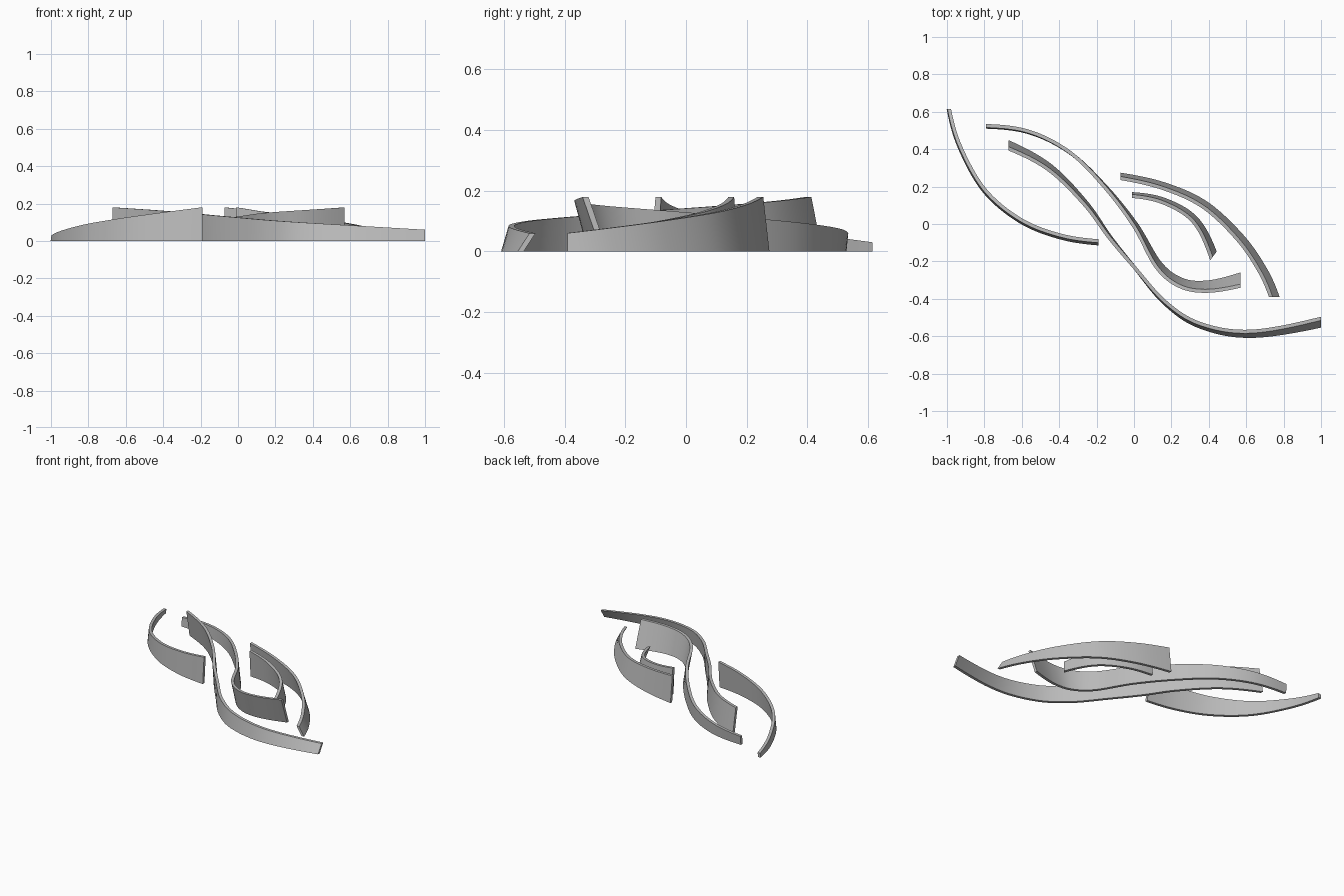
import bpy, bmesh
from mathutils import Vector

cube = bpy.data.objects.get("Cube")
if cube:
    bpy.data.objects.remove(cube, do_unlink=True)

grey = bpy.data.materials.new("mid_grey")
grey.use_nodes = True
COLOUR = (0.5, 0.5, 0.5, 1)
grey.diffuse_color = COLOUR
grey.node_tree.nodes["Principled BSDF"].inputs["Base Color"].default_value = COLOUR

X, Y = Vector((1, 0)), Vector((0, 1))
THICK = 0.019


def smooth_path(points, steps=12):
    """Catmull-Rom curve through the points."""
    p = [Vector(q) for q in points]
    p = [2 * p[0] - p[1]] + p + [2 * p[-1] - p[-2]]
    # bend the phantom end points so that the curve keeps its curvature
    p[0] += (p[1] - 2 * p[2] + p[3]) * 0.6
    p[-1] += (p[-2] - 2 * p[-3] + p[-4]) * 0.6
    out = []
    for a, b, c, d in zip(p, p[1:], p[2:], p[3:]):
        for i in range(steps):
            t = i / steps
            out.append(0.5 * (2 * b + (c - a) * t + (2 * a - 5 * b + 4 * c - d) * t * t
                              + (3 * b - a - 3 * c + d) * t ** 3))
    return out + [p[-2]]


def ribbon(name, points, heights, leans, cuts, power=1):
    """Upright band with changing height and lean; cuts are the end directions."""
    path = smooth_path(points)
    dist = [0]
    for a, b in zip(path, path[1:]):
        dist.append(dist[-1] + (b - a).length)
    bm = bmesh.new()
    rings = []
    last = len(path) - 1
    for i, c in enumerate(path):
        t = dist[i] / dist[-1]
        d = (path[min(i + 1, last)] - path[max(i - 1, 0)]).normalized()
        n = Vector((-d.y, d.x))
        if i in (0, last):
            cut = cuts[0] if i == 0 else cuts[1]
            n = cut / cut.dot(n)
        h = heights[0] + (heights[1] - heights[0]) * t
        lean = leans[0] + (leans[1] - leans[0]) * t ** power
        ring = []
        for side, z in ((-1, 0), (1, 0), (1, 1), (-1, 1)):
            q = c + n * (side * THICK / 2 + (z - 0.5) * lean)
            ring.append(bm.verts.new((q.x, q.y, z * h)))
        rings.append(ring)
    for r, s in zip(rings, rings[1:]):
        for k in range(4):
            m = (k + 1) % 4
            bm.faces.new((r[k], r[m], s[m], s[k]))
    bm.faces.new(rings[0])
    bm.faces.new(rings[-1])
    bmesh.ops.recalc_face_normals(bm, faces=bm.faces)
    mesh = bpy.data.meshes.new(name)
    bm.to_mesh(mesh)
    bm.free()
    mesh.materials.append(grey)
    ob = bpy.data.objects.new(name, mesh)
    bpy.context.collection.objects.link(ob)
    bpy.ops.object.select_all(action="DESELECT")
    ob.select_set(True)
    bpy.context.view_layer.objects.active = ob
    bpy.ops.object.shade_smooth_by_angle(angle=0.6)


# Outer arc on the right-hand side
ribbon("right_arc", [(-.99, .615), (-.93, .41), (-.80, .18), (-.61, .02), (-.40, -.065), (-.19, -.098)],
       (.03, .18), (.004, .014), (X, Y))
# Two long S-shaped bands
ribbon("back_s_band", [(-.79, .522), (-.556, .49), (-.34, .38), (-.155, .20), (.005, -.005),
                       (.13, -.22), (.25, -.315), (.39, -.335), (.57, -.30)],
       (.06, .18), (.006, -.06), (Y, Y), power=2)
ribbon("front_s_band", [(-.67, .42), (-.45, .30), (-.26, .11), (-.13, -.07), (.005, -.235),
                        (.165, -.42), (.35, -.54), (.62, -.587), (1, -.525)],
       (.18, .06), (-.032, .038), (Y, Y))
# Nested arcs on the left-hand side
ribbon("left_outer_arc", [(-.073, .255), (.165, .20), (.38, .10), (.567, -.075), (.685, -.245), (.75, -.39)],
       (.18, .06), (-.02, -.035), (Y, X))
ribbon("left_inner_arc", [(-.01, .155), (.165, .12), (.326, .02), (.425, -.17)],
       (.18, .085), (-.012, -.03), (Y, Vector((.6, .8))))
